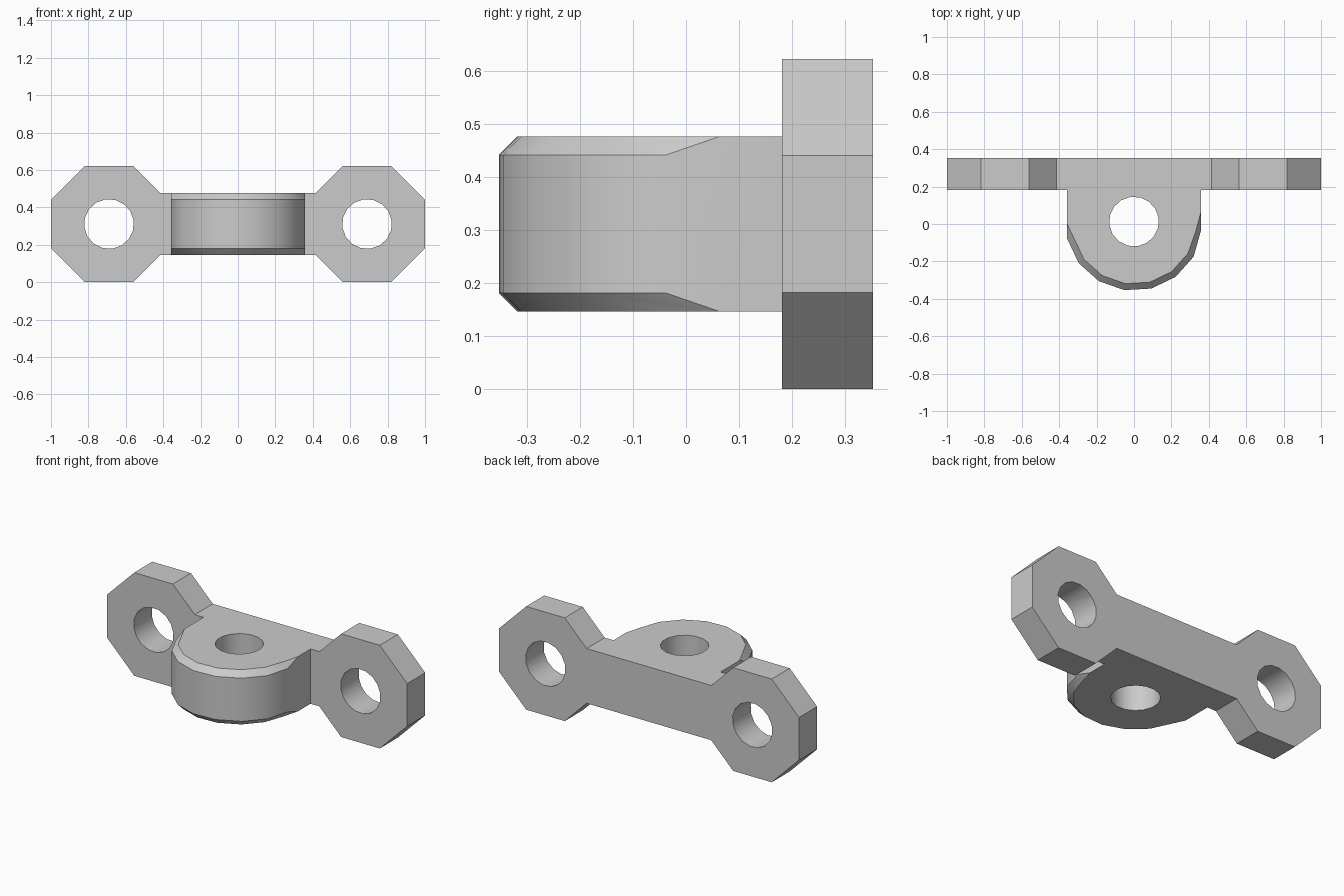
import bpy
import bmesh
from math import cos, sin, radians, pi
from mathutils import Matrix

cube = bpy.data.objects.get("Cube")
if cube:
    bpy.data.objects.remove(cube)

MID_Z = 0.311        # height of all centres
HALF_BAR = 0.165     # half height of the bar and lug
FRONT, BACK = 0.181, 0.353
EYE_X, HOLE_R = 0.69, 0.133
LUG_Y, LUG_R, CHAMFER = 0.013, 0.37, 0.035
LUG_HALF_X = 0.357

grey = bpy.data.materials.new("plain_grey")
grey.use_nodes = True
colour = (0.6, 0.6, 0.6, 1)
grey.diffuse_color = colour
grey.node_tree.nodes["Principled BSDF"].inputs["Base Color"].default_value = colour


def make_object(name, bm):
    bmesh.ops.recalc_face_normals(bm, faces=bm.faces)
    mesh = bpy.data.meshes.new(name)
    bm.to_mesh(mesh)
    bm.free()
    mesh.materials.append(grey)
    obj = bpy.data.objects.new(name, mesh)
    bpy.context.collection.objects.link(obj)
    return obj


def combine(target, tool, operation):
    bpy.context.view_layer.objects.active = target
    mod = target.modifiers.new(operation.lower(), "BOOLEAN")
    mod.operation, mod.object, mod.solver = operation, tool, "EXACT"
    bpy.ops.object.modifier_apply(modifier=mod.name)
    bpy.data.objects.remove(tool)


def hole_cutter(location, upright):
    bm = bmesh.new()
    turn = Matrix.Rotation(radians(8), 4, "Z")
    if not upright:
        turn = Matrix.Rotation(pi / 2, 4, "X") @ turn
    bmesh.ops.create_cone(bm, cap_ends=True, segments=16, radius1=HOLE_R,
                          radius2=HOLE_R, depth=1,
                          matrix=Matrix.Translation(location) @ turn)
    cutter = make_object("hole_cutter", bm)
    cutter.hide_render = True
    return cutter


# Mounting plate: two octagonal eyes joined by a bar
a = MID_Z
s = a * (2 ** 0.5 - 1)
neck = EYE_X - (a + s - HALF_BAR)
quarter = [(neck, HALF_BAR), (EYE_X - s, a), (EYE_X + s, a), (EYE_X + a, s)]
right = quarter + [(x, -z) for x, z in reversed(quarter)]
outline = right + [(-x, -z) for x, z in right]
bm = bmesh.new()
face = bm.faces.new([bm.verts.new((x, FRONT, z + MID_Z)) for x, z in outline])
sweep = bmesh.ops.extrude_face_region(bm, geom=[face])
bmesh.ops.translate(bm, vec=(0, BACK - FRONT, 0),
                    verts=[v for v in sweep["geom"] if isinstance(v, bmesh.types.BMVert)])
bracket = make_object("bracket", bm)

# Rounded lug with a chamfer that fades out on its straight sides
bm = bmesh.new()
for side in (-1, 1):
    for radius, half in ((LUG_R, HALF_BAR - CHAMFER), (LUG_R - CHAMFER, HALF_BAR)):
        for i in range(8):
            angle = radians(194.5 + i * 22.5)
            x = max(-LUG_HALF_X, min(LUG_HALF_X, radius * cos(angle)))
            bm.verts.new((x, LUG_Y + radius * sin(angle), MID_Z + side * half))
    for x, y in ((-LUG_HALF_X, 0), (LUG_HALF_X, 0.063),
                 (-LUG_HALF_X, 0.25), (LUG_HALF_X, 0.25)):
        bm.verts.new((x, y, MID_Z + side * HALF_BAR))
bmesh.ops.convex_hull(bm, input=bm.verts)
bmesh.ops.dissolve_limit(bm, angle_limit=radians(1), verts=bm.verts, edges=bm.edges)
combine(bracket, make_object("lug", bm), "UNION")

# Bolt holes through the eyes and pivot hole through the lug
for x in (-EYE_X, EYE_X):
    combine(bracket, hole_cutter((x, FRONT, MID_Z), False), "DIFFERENCE")
combine(bracket, hole_cutter((0, LUG_Y, MID_Z), True), "DIFFERENCE")

# Soft round walls, crisp corners
bpy.ops.object.select_all(action="DESELECT")
bracket.select_set(True)
bpy.context.view_layer.objects.active = bracket
bpy.ops.object.shade_smooth_by_angle(angle=radians(30))
